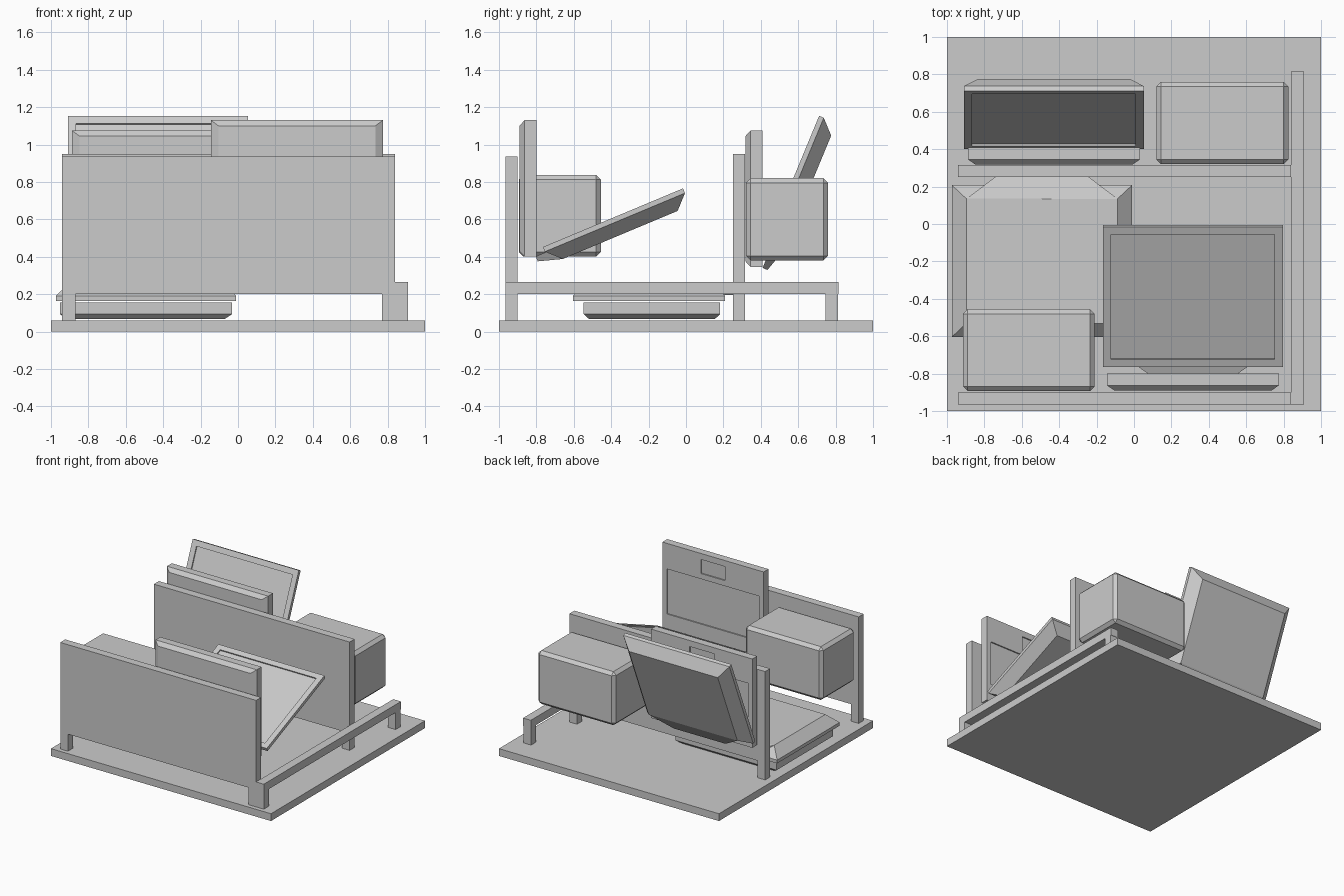
import bpy, bmesh
from math import radians
from mathutils import Matrix

if "Cube" in bpy.data.objects:
    bpy.data.objects.remove(bpy.data.objects["Cube"])


def finish(name, bm, matrix=None):
    bmesh.ops.recalc_face_normals(bm, faces=bm.faces)
    mesh = bpy.data.meshes.new(name)
    bm.to_mesh(mesh)
    bm.free()
    ob = bpy.data.objects.new(name, mesh)
    bpy.context.collection.objects.link(ob)
    if matrix:
        ob.matrix_world = matrix
    return ob


def box(name, x, y, z, bevel=0, matrix=None):
    bm = bmesh.new()
    bmesh.ops.create_cube(bm, size=1)
    for v in bm.verts:
        v.co = [r[0] + (c + 0.5) * (r[1] - r[0]) for r, c in zip((x, y, z), v.co)]
    if bevel:
        bmesh.ops.bevel(bm, geom=bm.edges[:], offset=bevel, segments=1, affect='EDGES')
    return finish(name, bm, matrix)


def bridge(name, rings, matrix):
    """Closed solid through a list of four-point rings."""
    bm = bmesh.new()
    loops = [[bm.verts.new(p) for p in ring] for ring in rings]
    for lo, hi in zip(loops, loops[1:]):
        for i in range(4):
            j = (i + 1) % 4
            bm.faces.new((lo[i], lo[j], hi[j], hi[i]))
    bm.faces.new(loops[0][::-1])
    bm.faces.new(loops[-1])
    return finish(name, bm, matrix)


def flat_ring(half, a0, a1, n):
    return [(-half, a0, n), (half, a0, n), (half, a1, n), (-half, a1, n)]


def end_ring(half, a, n0, n1):
    return [(-half, a, n0), (half, a, n0), (half, a, n1), (-half, a, n1)]


def notebook(name, frame, lid_a, lid_n, angle):
    # keyboard half, chamfered on its underside
    W, L, T = 0.46, 0.73, 0.09
    base = bridge(name + "_base", [flat_ring(W - 0.04, 0.03, L - 0.03, 0),
                                   flat_ring(W, 0, L, 0.027),
                                   flat_ring(W, 0, L, T)], frame)
    # keyboard and touchpad recesses
    for part, half, a0, a1 in (("keyboard", 0.42, 0.15, 0.52), ("touchpad", 0.11, 0.565, 0.68)):
        cut = box(f"{name}_{part}_cutter", (-half, half), (a0, a1), (T - 0.01, T + 0.02), matrix=frame)
        cut.hide_render = True
        cut.hide_viewport = True
        mod = base.modifiers.new(part, 'BOOLEAN')
        mod.object = cut
        mod.operation = 'DIFFERENCE'
        mod.solver = 'EXACT'
    # lid with recessed screen and tapered back
    hinge = frame @ Matrix.Translation((0, lid_a, lid_n)) @ Matrix.Rotation(radians(angle), 4, 'X')
    W, L = 0.482, 0.812
    bridge(name + "_lid", [flat_ring(W - 0.045, 0.045, L - 0.045, 0.01),
                           flat_ring(W - 0.045, 0.045, L - 0.045, 0),
                           flat_ring(W, 0, L, 0),
                           flat_ring(W, 0, L, 0.027),
                           flat_ring(W - 0.078, 0.073, L - 0.073, 0.1)], hinge)
    # wedge-shaped hinge tab
    bridge(name + "_hinge", [end_ring(W - 0.078, 0.073, 0.03, 0.1),
                             end_ring(0.235, -0.055, 0.032, 0.06)], hinge)


# floor plate
box("floor_plate", (-1, 1), (-1, 1), (0, 0.06))

# upright dividers with two legs each
for name, y0, y1, top in (("front_divider", -0.965, -0.9, 0.935), ("rear_divider", 0.25, 0.315, 0.95)):
    box(name, (-0.94, 0.84), (y0, y1), (0.2, top))
    for side, x0 in (("left", -0.94), ("right", 0.77)):
        box(f"{name}_{side}_leg", (x0, x0 + 0.07), (y0, y1), (0.06, 0.2))

# side rail and its legs
box("side_rail", (0.84, 0.91), (-0.965, 0.815), (0.2, 0.265))
for name, y0 in (("front", -0.965), ("rear", 0.747)):
    box(f"side_rail_{name}_leg", (0.84, 0.91), (y0, y0 + 0.065), (0.06, 0.2))

# hanging chamfered boxes
box("front_box", (-0.915, -0.21), (-0.893, -0.455), (0.4, 0.838), 0.025)
box("rear_box", (0.12, 0.825), (0.32, 0.76), (0.38, 0.82), 0.025)

# notebooks: two hung on the dividers, one lying closed on the floor
wall = Matrix(((-1, 0, 0, 0), (0, 0, 1, 0), (0, 1, 0, 0), (0, 0, 0, 1)))
lying = Matrix.Rotation(radians(180), 4, 'Z')
notebook("front_notebook", Matrix.Translation((0.315, -0.89, 0.4)) @ wall, 0.052, 0.125, 67.3)
notebook("rear_notebook", Matrix.Translation((-0.428, 0.318, 0.345)) @ wall, 0.058, 0.083, 22.5)
notebook("floor_notebook", Matrix.Translation((-0.492, 0.183, 0.066)) @ lying, -0.025, 0.098, 0)
